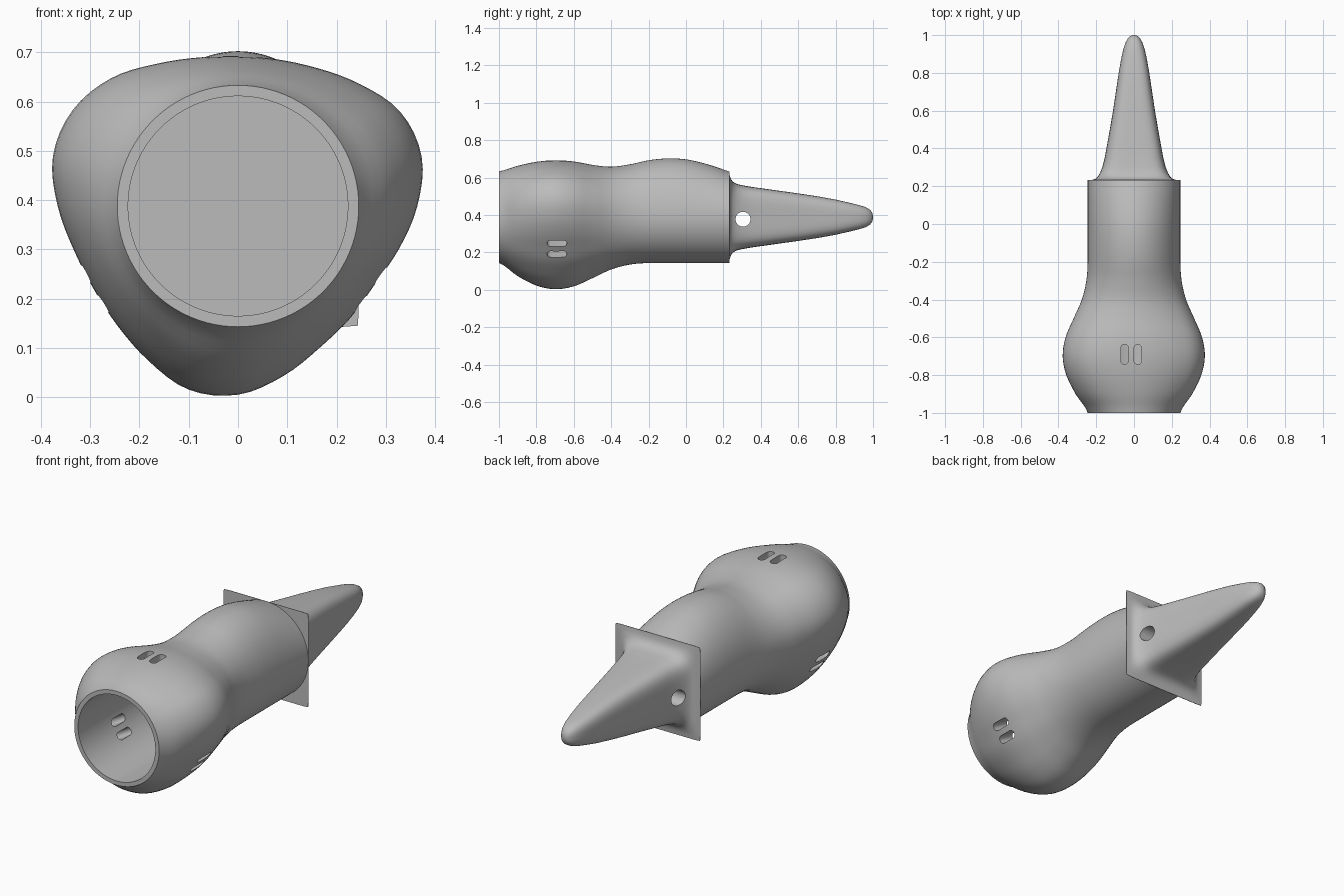
import bpy
import bmesh
from math import sin, cos, pi, radians
from mathutils import Matrix, Vector

if "Cube" in bpy.data.objects:
    bpy.data.objects.remove(bpy.data.objects["Cube"])

AXIS_Z = 0.388
SEGMENTS = 96
RADIUS = 0.245
BORE = 0.223
JOINT_Y = 0.23

grey = bpy.data.materials.new("plain grey")
grey.use_nodes = True
grey.diffuse_color = (0.5, 0.5, 0.5, 1)
grey.node_tree.nodes["Principled BSDF"].inputs["Base Color"].default_value = (0.5, 0.5, 0.5, 1)


def spline(values, t, closed=False):
    """Catmull-Rom value at position t along evenly spaced samples."""
    n = len(values)
    i = int(t)
    f = t - i

    def at(k):
        return values[k % n] if closed else values[max(0, min(n - 1, k))]
    a, b, c, d = (at(i + k) for k in (-1, 0, 1, 2))
    return b + 0.5 * f * (c - a + f * (2 * a - 5 * b + 4 * c - d + f * (3 * (b - c) + d - a)))


def finish(bm, name):
    bmesh.ops.recalc_face_normals(bm, faces=bm.faces)
    mesh = bpy.data.meshes.new(name)
    bm.to_mesh(mesh)
    bm.free()
    mesh.materials.append(grey)
    obj = bpy.data.objects.new(name, mesh)
    bpy.context.collection.objects.link(obj)
    return obj


def loft(name, rings, closed):
    """Skin rings of points; either join last to first or cap both ends."""
    bm = bmesh.new()
    loops = [[bm.verts.new(p) for p in ring] for ring in rings]
    pairs = list(zip(loops, loops[1:]))
    if closed:
        pairs.append((loops[-1], loops[0]))
    else:
        bm.faces.new(loops[0])
        bm.faces.new(loops[-1])
    for a, b in pairs:
        for i in range(SEGMENTS):
            j = (i + 1) % SEGMENTS
            bm.faces.new((a[i], a[j], b[j], b[i]))
    return finish(bm, name)


def ring(y, point):
    out = []
    for i in range(SEGMENTS):
        x, z = point(2 * pi * i / SEGMENTS)
        out.append((x, y, AXIS_Z + z))
    return out


def cut(obj, cutters):
    bpy.context.view_layer.objects.active = obj
    for cutter in cutters:
        mod = obj.modifiers.new("cut", "BOOLEAN")
        mod.operation = "DIFFERENCE"
        mod.solver = "EXACT"
        mod.object = cutter
        bpy.ops.object.modifier_apply(modifier=mod.name)
        bpy.data.objects.remove(cutter)


def smooth(obj):
    bpy.ops.object.select_all(action="DESELECT")
    obj.select_set(True)
    bpy.context.view_layer.objects.active = obj
    bpy.ops.object.shade_smooth_by_angle(angle=radians(35))


# Hollow body: a tube swelling into a three-lobed bulb, with a low dome on top
LOBES = [.364, .386, .381, .35, .323, .308, .304, .312, .333, .366, .388, .389,
         .366, .345, .338, .345, .363, .386, .383, .357, .332, .322, .32, .338]
SWELL = [0, .5, .86, 1, .89, .58, .25, .06, 0, 0, 0, 0, 0, 0]
DOME = [0, 0, 0, 0, 0, 0, .01, .034, .059, .069, .064, .042, .01, -.03]


def body_point(y):
    t = (y + 1) * 10
    swell = max(0, spline(SWELL, t))
    dome = max(0, spline(DOME, t))

    def point(a):
        lobe = spline(LOBES, a / (2 * pi) * len(LOBES), True)
        r = RADIUS + swell * (lobe - RADIUS)
        return r * cos(a), r * sin(a) + dome * max(0, sin(a))
    return point


def bore_point(a):
    return BORE * cos(a), BORE * sin(a)


STEPS = 50
ys = [-1 + (JOINT_Y + 1) * i / STEPS for i in range(STEPS + 1)]
rings = [ring(y, body_point(y)) for y in ys]
rings += [ring(JOINT_Y, bore_point), ring(-1, bore_point)]
body = loft("body", rings, True)


# Rounded vent slots in three pairs around the bulb
def slot_cutter(angle, shift):
    bm = bmesh.new()
    half, r = 0.033, 0.02
    outline = []
    for i in range(24):
        a = 2 * pi * (i + 0.5) / 24
        side = half if sin(a) > 0 else -half
        outline.append(bm.verts.new((r * cos(a), side + r * sin(a), 0.15)))
    face = bm.faces.new(outline)
    new = bmesh.ops.extrude_face_region(bm, geom=[face])["geom"]
    bmesh.ops.translate(bm, vec=(0, 0, 0.35),
                        verts=[v for v in new if isinstance(v, bmesh.types.BMVert)])
    place = (Matrix.Translation((0, -0.69, AXIS_Z))
             @ Matrix.Rotation(radians(90 - angle), 4, "Y")
             @ Matrix.Translation((shift, 0, 0)))
    bmesh.ops.transform(bm, matrix=place, verts=bm.verts)
    return finish(bm, "slot_cutter")


cutters = []
for angle, centre in ((90, -0.015), (-30, 0.012), (210, 0)):
    cutters += [slot_cutter(angle, centre + s) for s in (-0.035, 0.035)]
cut(body, cutters)
smooth(body)


# Tapered tail flaring into a thin square plate: y, half width, half height, squareness
TAIL = [(.23, .245, .245, 80), (.232, .245, .245, 80), (.234, .22, .222, 14),
        (.24, .203, .205, 8), (.25, .192, .19, 6), (.27, .18, .178, 5),
        (.3, .168, .171, 4.5), (.35, .155, .162, 4.5), (.4, .146, .155, 4.5),
        (.5, .128, .141, 4.2), (.6, .111, .127, 4), (.7, .096, .112, 3.6),
        (.8, .081, .094, 3.3), (.87, .069, .078, 3), (.92, .058, .066, 2.8),
        (.96, .045, .054, 2.6), (.985, .031, .039, 2.4), (.996, .018, .023, 2.2),
        (1, .005, .006, 2)]


def tail_point(hx, hz, n):
    def point(a):
        k = (abs(cos(a)) ** n + abs(sin(a)) ** n) ** (-1 / n)
        return hx * k * cos(a), hz * k * sin(a)
    return point


tail = loft("tail", [ring(y, tail_point(*size)) for y, *size in TAIL], False)

# Cross hole near the tail root
bm = bmesh.new()
bmesh.ops.create_cone(bm, cap_ends=True, segments=32, radius1=0.04, radius2=0.04, depth=1,
                      matrix=Matrix.Translation(Vector((0, 0.305, 0.377)))
                      @ Matrix.Rotation(pi / 2, 4, "Y"))
cut(tail, [finish(bm, "hole_cutter")])
smooth(tail)
